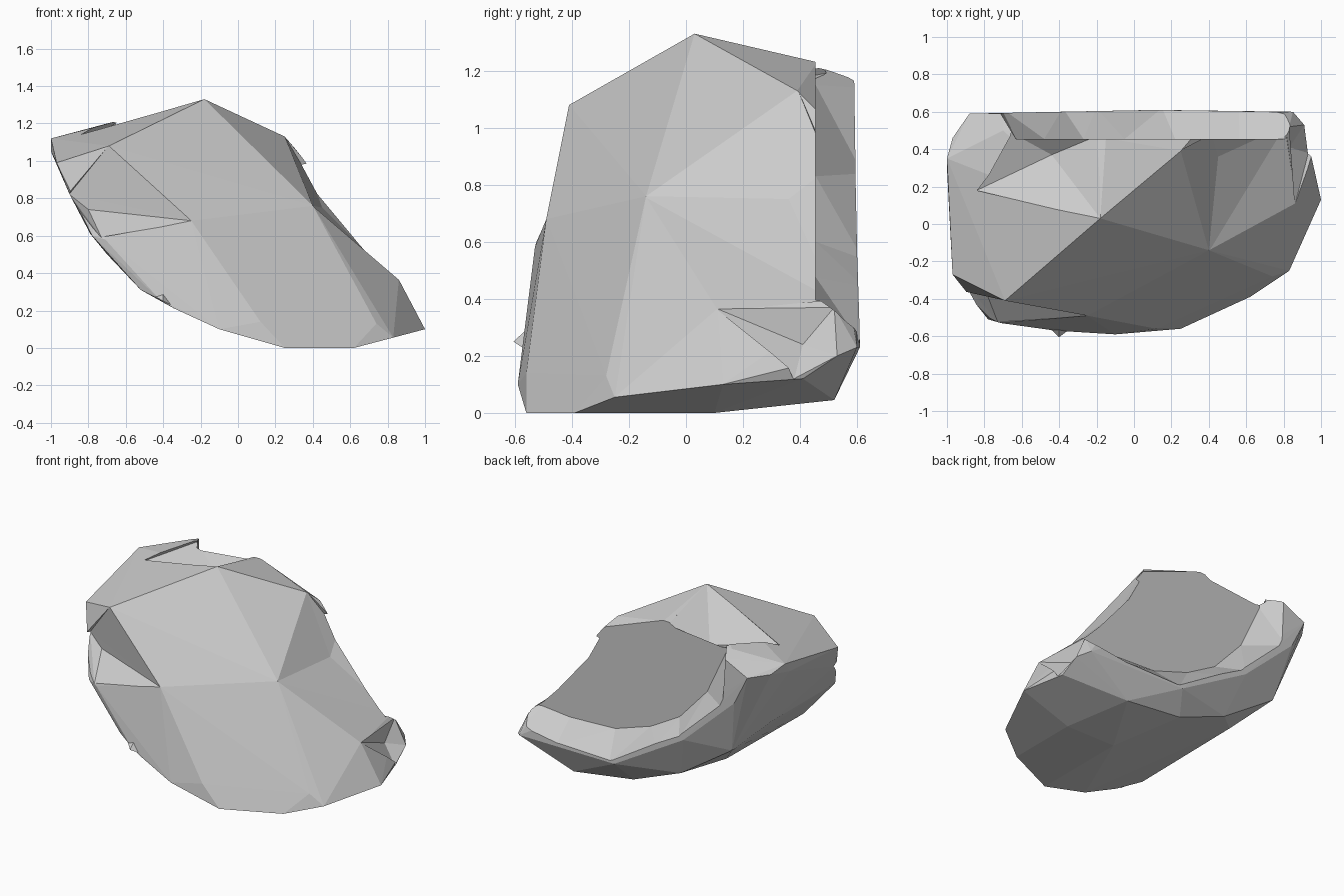
import bpy, bmesh

if "Cube" in bpy.data.objects:
    bpy.data.objects.remove(bpy.data.objects["Cube"])


def hull(name, pts):
    """Faceted solid wrapped tightly around a handful of corner points."""
    bm = bmesh.new()
    for p in pts:
        bm.verts.new(p)
    bmesh.ops.convex_hull(bm, input=bm.verts)
    junk = [v for v in bm.verts if not v.link_faces]
    bmesh.ops.delete(bm, geom=junk, context='VERTS')
    bmesh.ops.recalc_face_normals(bm, faces=bm.faces)
    return finish(name, bm)


def loft(name, a, ya, b, yb):
    """Solid between two matching (x, z) outlines at depths ya and yb."""
    bm = bmesh.new()
    va = [bm.verts.new((x, ya, z)) for x, z in a]
    vb = [bm.verts.new((x, yb, z)) for x, z in b]
    bm.faces.new(va)
    bm.faces.new(vb)
    n = len(a)
    for i in range(n):
        j = (i + 1) % n
        bm.faces.new((va[i], va[j], vb[j]))
        bm.faces.new((va[i], vb[j], vb[i]))
    bmesh.ops.recalc_face_normals(bm, faces=bm.faces)
    return finish(name, bm)


def finish(name, bm):
    me = bpy.data.meshes.new(name)
    bm.to_mesh(me)
    bm.free()
    ob = bpy.data.objects.new(name, me)
    bpy.context.collection.objects.link(ob)
    return ob


def cut(target, cutter):
    cutter.hide_render = True
    mod = target.modifiers.new("cut", 'BOOLEAN')
    mod.operation, mod.solver, mod.object = 'DIFFERENCE', 'EXACT', cutter
    bpy.context.view_layer.objects.active = target
    bpy.ops.object.modifier_apply(modifier=mod.name)
    bpy.data.objects.remove(cutter)


def dent(target, tip, outside, ring):
    """Chip out a pit whose facets run from the tip to the ring points."""
    ring = [tuple(t + 1.02 * (e - t) for t, e in zip(tip, p)) for p in ring]
    cut(target, hull("dent_cutter", [tip, outside] + ring))


# Rock: top and broad sloping front
top = [(-.18, .03, 1.33), (-.69, -.41, 1.08), (-.97, -.27, .99),
       (.25, .39, 1.13), (.31, .46, 1.06), (-.15, .46, 1.23),
       (.4, -.14, .76), (.43, .46, .85), (.46, .46, .74),
       (.86, .11, .365), (1, .13, .1), (-.84, .18, 1.13)]
front = [(-.25, -.49, .68), (-.9, -.33, .82),
         (-.78, -.51, .6), (-.71, -.53, .58), (-.52, -.54, .31),
         (-.42, -.57, .26), (-.34, -.575, .21), (-.1, -.59, .1),
         (.12, -.56, .14), (.25, -.56, 0), (.62, -.39, 0),
         (.74, -.28, .13), (.83, -.25, .055)]
# Underside and raised back rim
under = [(.62, .1, 0), (.25, .1, 0), (.49, .52, .045), (.05, .5, .1),
         (-.31, .5, .24), (-.52, .3, .32), (-.7, .5, .5), (-.79, .2, .61)]
rim = [(.85, .6, .23), (.92, .41, .12), (.91, .53, .2), (.83, .52, .37),
       (.12, .61, .23), (-.21, .6, .44), (-.4, .6, .53), (-.78, .59, .88),
       (-.88, .59, 1.08), (-.97, .46, 1.08), (-1, .35, 1.12),
       (-1, .3, 1.05), (-.7, .5, 1.2), (-.7, .59, 1.17)]
rock = hull("rock", top + front + under + rim)

# Flat recess in the back, with flared walls
floor = [(-.64, 1.6), (-.63, 1.15), (-.48, .83), (-.27, .6), (-.05, .476),
         (.22, .388), (.565, .375), (.77, .395), (1.2, .4), (1.2, 1.6)]
mouth = [(-.73, 1.6), (-.73, 1.14), (-.71, .84), (-.38, .54), (-.2, .445),
         (.15, .235), (.56, .24), (.85, .28), (1.2, .38), (1.2, 1.6)]
cut(rock, loft("recess_cutter", floor, .455, mouth, .62))

# Chips: upper left shoulder, left front, right shoulder, lower right end
dent(rock, (-.44, .37, 1.11), (-.44, .3, 1.6),
     [(-.18, .03, 1.33), (-.84, .18, 1.13), (-.66, .49, 1.19), (-.2, .47, 1.22)])
dent(rock, (-.8, -.34, .74), (-1, -.7, .8),
     [(-.69, -.41, 1.08), (-.25, -.49, .68), (-.73, -.52, .59), (-.9, -.32, .82)])
dent(rock, (.45, .36, .75), (1, .5, 1),
     [(.4, -.14, .76), (.86, .11, .365), (.8, .52, .4), (.41, .5, .86),
      (.25, .39, 1.13)])
dent(rock, (.83, .41, .24), (1.3, .4, .5),
     [(.86, .11, .365), (.83, .52, .37), (.91, .53, .2), (.93, .38, .12)])

# Small knob low on the front
hull("front_knob", [(-.4, -.605, .25), (-.4, -.53, .32), (-.47, -.54, .29),
                    (-.34, -.56, .22), (-.4, -.5, .26)])
